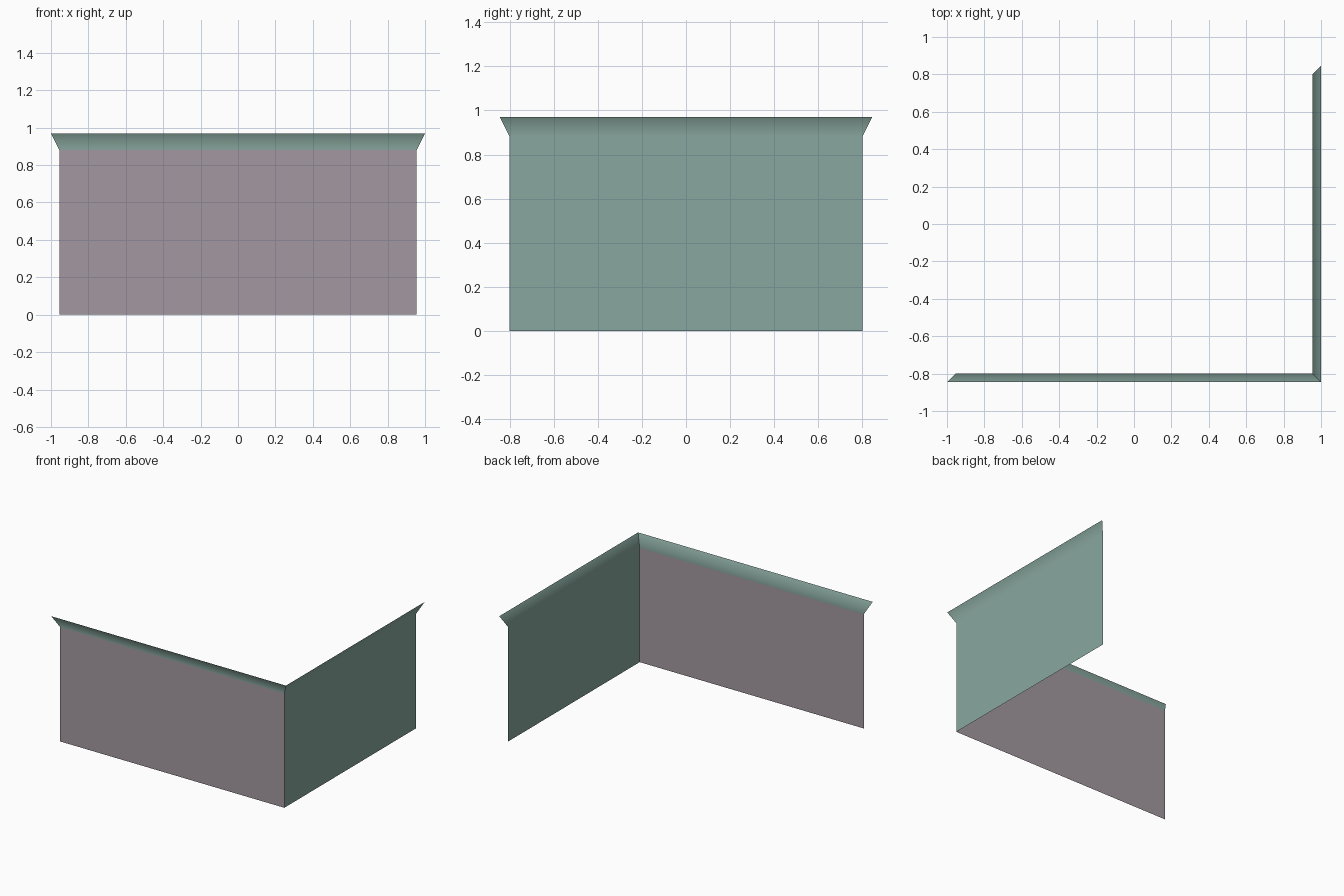
import bpy

cube = bpy.data.objects.get("Cube")
if cube:
    bpy.data.objects.remove(cube)

WALL_X, WALL_Y = 0.955, 0.80      # wall planes
FLARE = 0.045                     # outward lean of the rim
RIM_Z, TOP_Z = 0.88, 0.97


def make_material(name, rgb):
    mat = bpy.data.materials.new(name)
    mat.use_nodes = True
    mat.diffuse_color = (*rgb, 1)
    bsdf = mat.node_tree.nodes["Principled BSDF"]
    bsdf.inputs["Base Color"].default_value = (*rgb, 1)
    bsdf.inputs["Roughness"].default_value = 0.8
    return mat


green = make_material("sage green", (0.25, 0.39, 0.345))
mauve = make_material("dusty mauve", (0.37, 0.315, 0.355))


def make_wall(name, start, end, materials):
    """Single sheet from start to end, with a mitred rim flaring outwards."""
    verts = []
    for z, lean in ((0, 0), (RIM_Z, 0), (TOP_Z, FLARE)):
        for x, y in (start, end):
            verts.append((x + (lean if x > 0 else -lean),
                          y + (lean if y > 0 else -lean), z))
    mesh = bpy.data.meshes.new(name)
    mesh.from_pydata(verts, [], [(0, 1, 3, 2), (2, 3, 5, 4)])
    for mat in materials:
        mesh.materials.append(mat)
    # The rim above the panel takes the last material
    for face in mesh.polygons:
        face.use_smooth = True
        face.material_index = len(materials) - 1 if face.center.z > RIM_Z else 0
    wall = bpy.data.objects.new(name, mesh)
    bpy.context.collection.objects.link(wall)
    # Keep the panel flat and let the shading bend only across the rim
    weighted = wall.modifiers.new("Flat panel shading", 'WEIGHTED_NORMAL')
    weighted.weight = 100
    return wall


# Front wall: mauve panel with green rim; left wall: all green
make_wall("front_wall", (-WALL_X, -WALL_Y), (WALL_X, -WALL_Y), [mauve, green])
make_wall("left_wall", (WALL_X, -WALL_Y), (WALL_X, WALL_Y), [green])
